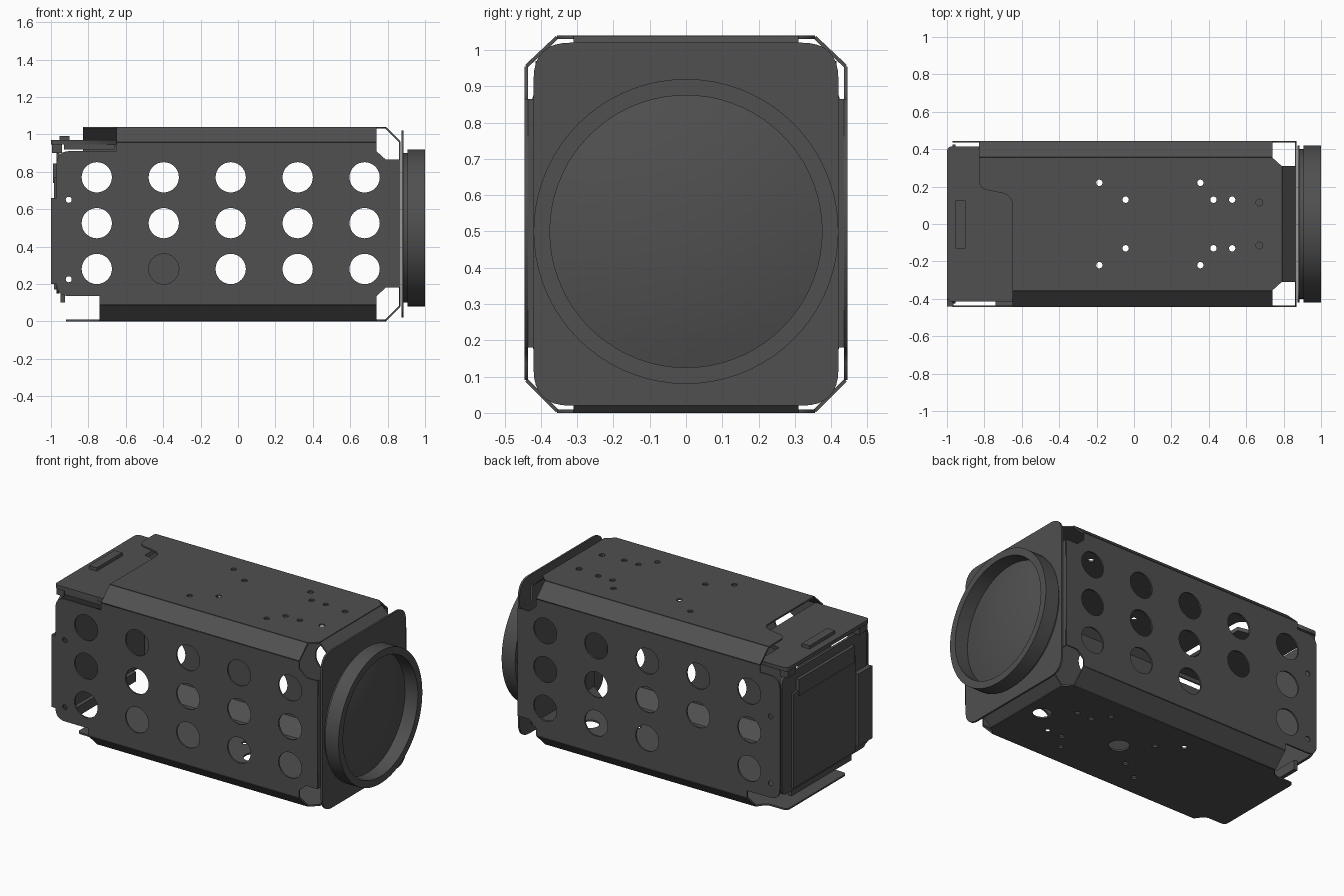
import bpy, bmesh
from math import sin, cos, pi, radians
from mathutils import Vector, Matrix

cube = bpy.data.objects.get("Cube")
if cube:
    bpy.data.objects.remove(cube, do_unlink=True)

METAL = bpy.data.materials.new("dark_grey_metal")
METAL.use_nodes = True
METAL.diffuse_color = (0.08, 0.08, 0.08, 1)
METAL.node_tree.nodes["Principled BSDF"].inputs["Base Color"].default_value = (0.08, 0.08, 0.08, 1)
THICK = 0.01
FLAT = (0, 0, 0)
SIDE = (radians(90), 0, 0)
FRONT = (radians(90), 0, radians(90))


def add_object(name, data):
    ob = bpy.data.objects.new(name, data)
    bpy.context.collection.objects.link(ob)
    data.materials.append(METAL)
    return ob


def rounded(corners):
    """Replace corners given as (x, y, radius) by short arcs."""
    pts = []
    for i, c in enumerate(corners):
        p = Vector(c[:2])
        if len(c) == 2:
            pts.append(p)
            continue
        a = p + (Vector(corners[i - 1][:2]) - p).normalized() * c[2]
        b = p + (Vector(corners[(i + 1) % len(corners)][:2]) - p).normalized() * c[2]
        for k in range(9):
            t = k / 8
            pts.append(a * (1 - t) ** 2 + p * 2 * t * (1 - t) + b * t * t)
    return pts


def plate(name, corners, holes, loc, rot, thick=THICK):
    """Sheet cut from an outline, with round holes (x, y, radius)."""
    cu = bpy.data.curves.new(name, 'CURVE')
    cu.dimensions = '2D'
    cu.fill_mode = 'BOTH'
    cu.extrude = thick / 2
    loops = [rounded(corners)]
    for x, y, r in holes:
        loops.append([(x + r * cos(k * pi / 16), y + r * sin(k * pi / 16)) for k in range(32)])
    for loop in loops:
        s = cu.splines.new('POLY')
        s.points.add(len(loop) - 1)
        for pt, p in zip(s.points, loop):
            pt.co = (p[0], p[1], 0, 1)
        s.use_cyclic_u = True
    ob = add_object(name, cu)
    ob.location, ob.rotation_euler = loc, rot
    bpy.ops.object.select_all(action='DESELECT')
    ob.select_set(True)
    bpy.context.view_layer.objects.active = ob
    bpy.ops.object.convert(target='MESH')


def strip(name, corners):
    """Slanted four-cornered sheet."""
    me = bpy.data.meshes.new(name)
    me.from_pydata(corners, [], [(0, 1, 2, 3)])
    mod = add_object(name, me).modifiers.new("thickness", 'SOLIDIFY')
    mod.thickness, mod.offset = THICK, 0


def box(name, xs, ys, zs):
    bm = bmesh.new()
    bmesh.ops.create_cube(bm, size=1)
    for v in bm.verts:
        v.co = [r[0] if c < 0 else r[1] for c, r in zip(v.co, (xs, ys, zs))]
    me = bpy.data.meshes.new(name)
    bm.to_mesh(me)
    bm.free()
    add_object(name, me)


# Perforated side sheets; the back one lacks a hole and reaches further at the top
for name, y, top_end in (("front_side_sheet", -0.44, -0.65), ("back_side_sheet", 0.44, -0.83)):
    outline = [(-0.97, 0.135, 0.07), (-0.74, 0.135), (-0.74, 0.09), (0.74, 0.09),
               (0.74, 0.135), (0.79, 0.18), (0.87, 0.18), (0.87, 0.865),
               (0.79, 0.865), (0.74, 0.91), (0.74, 0.955), (top_end, 0.955),
               (top_end, 0.91), (-0.97, 0.91, 0.07)]
    holes = [(-0.755 + 0.358 * i, 0.28 + 0.245 * j, 0.081) for i in range(5) for j in range(3)
             if y < 0 or (i, j) != (1, 0)]
    holes += [(-0.905, 0.65, 0.016), (-0.905, 0.225, 0.016)]
    plate(name, outline, holes, (0, y, 0), SIDE)

# Top and bottom sheets with mounting holes
mounts = [(x, s * y, 0.017) for s in (1, -1)
          for x, y in ((-0.185, 0.22), (-0.045, 0.13), (0.355, 0.22), (0.425, 0.13), (0.525, 0.13))]
nose = [(0.74, -0.355), (0.79, -0.31), (0.79, 0.31), (0.74, 0.355)]
plate("top_sheet", [(-0.65, -0.355)] + nose + [(-0.83, 0.355), (-0.83, 0.19, 0.05), (-0.65, 0.155, 0.06)],
      mounts + [(0.67, 0.115, 0.018), (0.67, -0.115, 0.018)], (0, 0, 1.035), FLAT)
plate("bottom_sheet", [(-0.74, -0.355)] + nose + [(-0.74, 0.355), (-0.78, 0.3, 0.03),
      (-0.92, 0.3, 0.03), (-0.92, -0.3, 0.03), (-0.78, -0.3, 0.03)],
      mounts + [(0.11, 0, 0.06), (0.675, 0, 0.055)], (0, 0, 0.005), FLAT)

# Slanted edges joining the sheets
for s, label, x0 in ((-1, "front", -0.65), (1, "back", -0.83)):
    for part, start, z0, z1 in (("top", x0, 0.955, 1.035), ("bottom", -0.74, 0.09, 0.005)):
        strip(f"{label}_{part}_bevel", [(start, s * 0.44, z0), (0.74, s * 0.44, z0),
                                        (0.74, s * 0.355, z1), (start, s * 0.355, z1)])
for label, z0, z1 in (("top", 1.035, 0.96), ("bottom", 0.005, 0.08)):
    strip(f"{label}_nose_tab", [(0.79, -0.31, z0), (0.79, 0.31, z0), (0.865, 0.31, z1), (0.865, -0.31, z1)])

# Cross-shaped inner flange and rounded lens plate
half = [(0.31, 0.08), (0.31, 0.18), (0.44, 0.18), (0.44, 0.865), (0.31, 0.865), (0.31, 0.96)]
plate("lens_flange", half + [(-y, z) for y, z in reversed(half)], [], (0.865, 0, 0), FRONT)
plate("lens_plate", [(y, z, 0.1) for y, z in ((-0.42, 0.02), (0.42, 0.02), (0.42, 1.02), (-0.42, 1.02))],
      [], (0.88, 0, 0), FRONT, 0.012)

# Lens barrel with a recessed domed glass, turned about the x axis
profile = [(0.885, 0.4), (0.905, 0.4), (0.905, 0.42), (1.0, 0.42), (1.0, 0.375), (0.91, 0.375)]
profile += [(0.91 + 0.05 * (1 - (r / 0.375) ** 2), r) for r in (0.31, 0.25, 0.17, 0.1, 0)]
bm = bmesh.new()
verts = [bm.verts.new((x, 0, r)) for x, r in profile]
edges = [bm.edges.new(pair) for pair in zip(verts, verts[1:])]
bmesh.ops.spin(bm, geom=verts + edges, cent=(0, 0, 0), axis=(1, 0, 0), angle=2 * pi, steps=72)
bmesh.ops.remove_doubles(bm, verts=bm.verts, dist=0.0005)
bmesh.ops.recalc_face_normals(bm, faces=bm.faces)
bmesh.ops.translate(bm, vec=(0, 0, 0.5), verts=bm.verts)
mesh = bpy.data.meshes.new("lens_barrel")
bm.to_mesh(mesh)
bm.free()
lens = add_object("lens_barrel", mesh)
bpy.ops.object.select_all(action='DESELECT')
lens.select_set(True)
bpy.context.view_layer.objects.active = lens
bpy.ops.object.shade_smooth_by_angle(angle=radians(30))

# Rear shelf with its raised key and underside lips
plate("rear_shelf", [(-1, -0.415, 0.03), (-0.62, -0.415), (-0.62, 0.17), (-0.8, 0.21),
                     (-0.8, 0.415), (-1, 0.415, 0.03)], [], (0, 0, 0.957), FLAT, 0.024)
box("shelf_key", (-0.955, -0.9), (-0.13, 0.125), (0.965, 0.99))
box("shelf_rib", (-0.93, -0.66), (-0.41, -0.4), (0.92, 0.95))
for s, label in ((-1, "front"), (1, "back")):
    box(f"{label}_shelf_lip", (-0.995, -0.94), sorted((s * 0.4, s * 0.32)), (0.9, 0.95))

# Rear panel, cover and connector
plate("rear_panel", [(y, z, 0.05) for y, z in ((-0.425, 0.15), (0.425, 0.15), (0.425, 0.9), (-0.425, 0.9))],
      [], (-0.962, 0, 0), FRONT, 0.016)
box("rear_cover", (-0.985, -0.965), (-0.3, 0.33), (0.17, 0.77))
box("rear_ridge", (-0.99, -0.965), (-0.28, 0.28), (0.74, 0.845))
box("rear_connector", (-1, -0.965), (-0.44, -0.3), (0.2, 0.66))
box("rear_foot", (-0.95, -0.925), (-0.3, 0.3), (0.1, 0.16))
